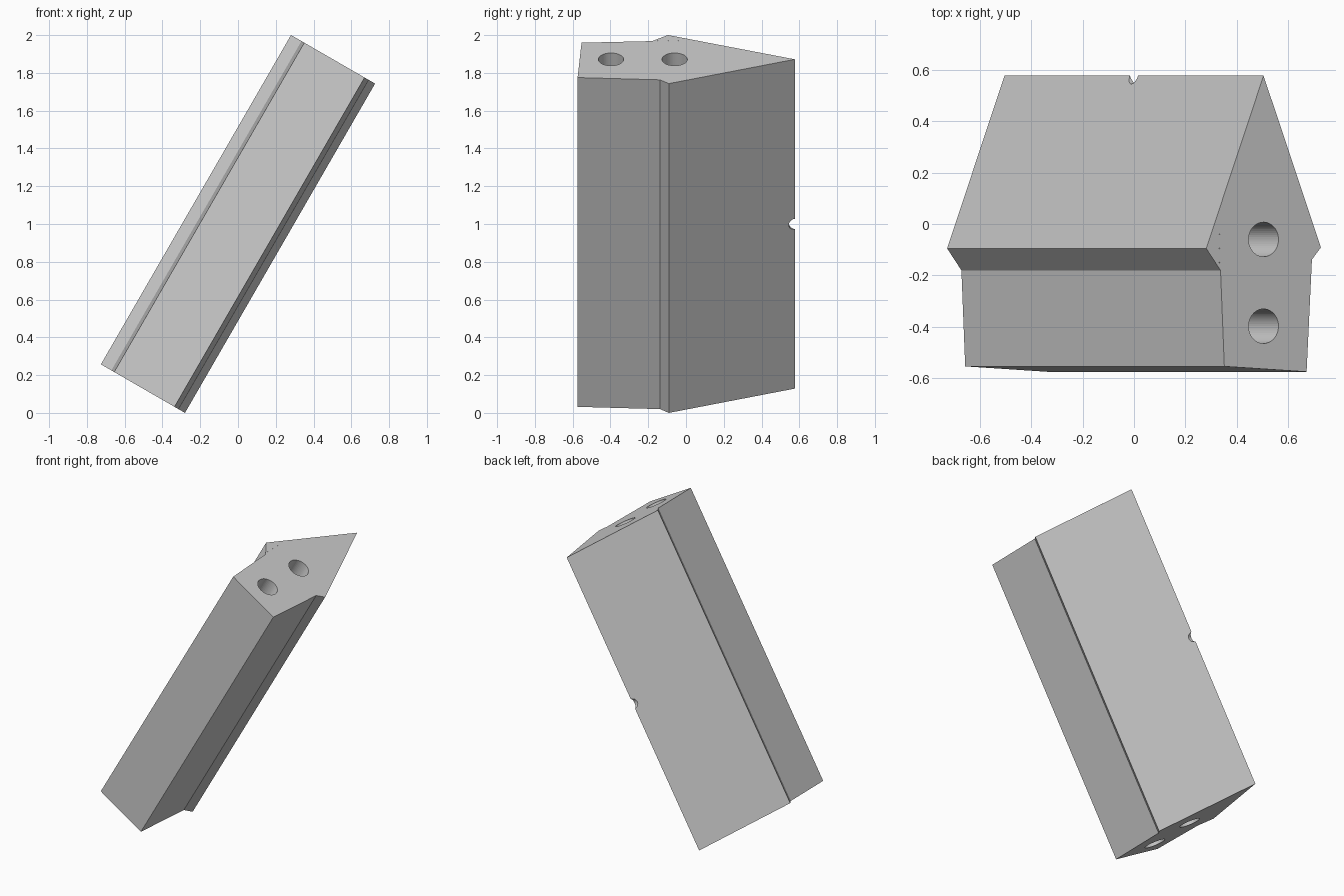
import bpy, bmesh
from math import radians
from mathutils import Matrix

if "Cube" in bpy.data.objects:
    bpy.data.objects.remove(bpy.data.objects["Cube"])

LENGTH = 2.013
TILT = Matrix.Translation((0, 0, 1)) @ Matrix.Rotation(radians(30), 4, 'Y')


def mesh_object(name, bm):
    bmesh.ops.recalc_face_normals(bm, faces=bm.faces)
    mesh = bpy.data.meshes.new(name)
    bm.to_mesh(mesh)
    bm.free()
    obj = bpy.data.objects.new(name, mesh)
    bpy.context.collection.objects.link(obj)
    return obj


def bore(target, radius, depth, segments, matrix):
    """Cut a round hole through the target."""
    bm = bmesh.new()
    bmesh.ops.create_cone(bm, cap_ends=True, segments=segments, radius1=radius,
                          radius2=radius, depth=depth, matrix=matrix)
    cutter = mesh_object("hole_cutter", bm)
    cutter.hide_render = True
    mod = target.modifiers.new("hole", 'BOOLEAN')
    mod.operation = 'DIFFERENCE'
    mod.solver = 'EXACT'
    mod.object = cutter
    bpy.context.view_layer.objects.active = target
    bpy.ops.object.modifier_apply(modifier=mod.name)
    bpy.data.objects.remove(cutter)


# Arrow-shaped bar: wedge nose, small lips and a slightly uneven tail
profile = [(0, 0.576), (-0.257, -0.095), (-0.193, -0.18), (-0.176, -0.553),
           (0.193, -0.574), (0.217, -0.138), (0.257, -0.091)]
bm = bmesh.new()
face = bm.faces.new([bm.verts.new((x, y, -LENGTH / 2)) for x, y in profile])
ext = bmesh.ops.extrude_face_region(bm, geom=[face])
top = [g for g in ext["geom"] if isinstance(g, bmesh.types.BMVert)]
bmesh.ops.translate(bm, verts=top, vec=(0, 0, LENGTH))
bar = mesh_object("wedge_bar", bm)

# Two lengthwise bores
for y in (-0.06, -0.397):
    bore(bar, 0.067, 2.4, 48, Matrix.Translation((0, y, 0)))

# Pinholes behind one lip
for y in (-0.04, -0.095, -0.15):
    bore(bar, 0.002, 2.4, 6, Matrix.Translation((-0.198, y, 0)))

# Half-round notch in the middle of the nose edge
bore(bar, 0.032, 0.4, 32, Matrix.Translation((0, 0.576, 0)) @ Matrix.Rotation(radians(90), 4, 'Y'))

# Lean the bar so it stands on its lower edge
bar.data.transform(TILT)
low = min(v.co.z for v in bar.data.vertices)
bar.data.transform(Matrix.Translation((0, 0, -low)))
